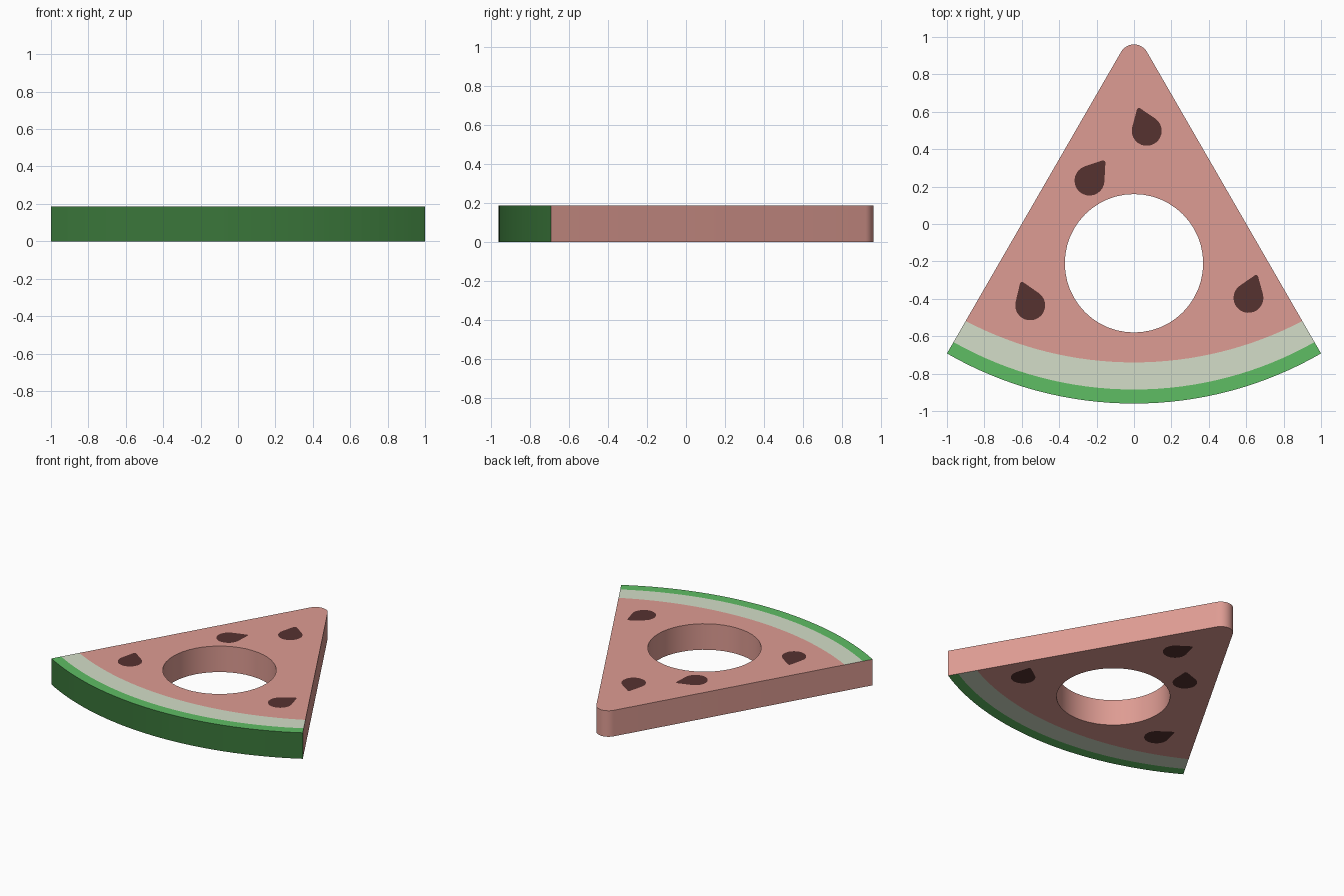
import bpy, bmesh, math
from mathutils import Vector
from mathutils.geometry import delaunay_2d_cdt

if "Cube" in bpy.data.objects:
    bpy.data.objects.remove(bpy.data.objects["Cube"])

THICK = 0.187
APEX = 1.04                       # wedge apex, 60 degrees wide
TIP_R = 0.08                      # rounding of the tip
HOLE, HOLE_R = Vector((0, -0.21)), 0.37


def srgb(r, g, b):
    def f(c):
        c /= 255
        return c / 12.92 if c <= 0.04045 else ((c + 0.055) / 1.055) ** 2.4
    return (f(r), f(g), f(b), 1)


FLESH, WHITE, GREEN, SKIN, SEED = range(5)
COLOURS = [("flesh_pink", (222, 156, 147)), ("rind_white", (212, 222, 200)),
           ("rind_green", (95, 190, 100)), ("skin_dark_green", (58, 118, 58)),
           ("seed_brown", (86, 50, 48))]


def circle_pts(c, r, a0, a1, n):
    return [Vector((c[0] + r * math.cos(a0 + (a1 - a0) * i / n),
                    c[1] + r * math.sin(a0 + (a1 - a0) * i / n))) for i in range(n + 1)]


def band_arc(t, low):
    """Arc between the wedge sides at distance t from the apex, lowest point at y = low."""
    xe, h = t / 2, APEX - t * math.cos(math.pi / 6) - low
    r = (xe * xe + h * h) / (2 * h)
    half = math.asin(xe / r)
    mid = -math.pi / 2
    return circle_pts((0, low + r), r, mid - half, mid + half, 32), Vector((0, low + r)), r


def teardrop(c, tip, r=0.08, q=0.012):
    """Seed outline: a circle joined by tangents to a small rounded tip."""
    d = Vector(tip) - Vector(c)
    ang, a = math.atan2(d.y, d.x), math.acos((r - q) / d.length)
    return (circle_pts(c, r, ang + a, ang + 2 * math.pi - a, 18)
            + circle_pts(tip, q, ang - a, ang + a, 4))


def inside(p, loop):
    return all((loop[i] - loop[i - 1]).cross(p - loop[i - 1]) > 0 for i in range(len(loop)))


# plan lines: outline, rind bands, hole and seeds
skin, _, _ = band_arc(2.0, APEX - 2.0)
green, green_c, green_r = band_arc(1.93, -0.885)
white, white_c, white_r = band_arc(1.80, -0.74)
tip = circle_pts((0, APEX - 2 * TIP_R), TIP_R, math.radians(30), math.radians(150), 14)
outline = skin + [green[-1], white[-1]] + tip + [white[0], green[0]]
hole = circle_pts(HOLE, HOLE_R, 0, 2 * math.pi, 48)[:-1]
seeds = [teardrop((0.068, 0.498), (0.027, 0.608)),
         teardrop((-0.238, 0.232), (-0.165, 0.328)),
         teardrop((-0.555, -0.435), (-0.598, -0.322)),
         teardrop((0.612, -0.395), (0.652, -0.285))]

pts, edges = [], []
for line, closed in [(outline, True), (green, False), (white, False), (hole, True)] \
        + [(s, True) for s in seeds]:
    k, n = len(pts), len(line)
    pts += line
    edges += [(k + i, k + (i + 1) % n) for i in range(n if closed else n - 1)]
verts, _, tris, *_ = delaunay_2d_cdt(pts, edges, [], 0, 1e-5)


def region(p):
    if any(inside(p, s) for s in seeds):
        return SEED
    if p.y < 0 and (p - green_c).length > green_r:
        return GREEN
    if p.y < 0 and (p - white_c).length > white_r:
        return WHITE
    return FLESH


# top and bottom faces, coloured by region
bm = bmesh.new()
top = [bm.verts.new((v.x, v.y, THICK)) for v in verts]
bot = [bm.verts.new((v.x, v.y, 0)) for v in verts]
top_faces = []
for t in tris:
    p = sum((verts[i] for i in t), Vector((0, 0))) / len(t)
    if (p - HOLE).length < HOLE_R:
        continue
    f = bm.faces.new([top[i] for i in t])
    g = bm.faces.new([bot[i] for i in reversed(t)])
    f.material_index = g.material_index = region(p)
    top_faces.append(f)

# side walls, dark skin on the outer curve
pair = dict(zip(top, bot))
rim = [(e, e.link_faces[0].material_index) for e in
       {e for f in top_faces for e in f.edges} if e.is_boundary]
for e, mat in rim:
    a, b = e.verts
    w = bm.faces.new((a, b, pair[b], pair[a]))
    mid = (a.co + b.co) / 2
    w.material_index = SKIN if math.hypot(mid.x, mid.y - APEX) > 1.995 else mat
bmesh.ops.recalc_face_normals(bm, faces=bm.faces[:])
bmesh.ops.delete(bm, geom=[v for v in bm.verts if not v.link_faces], context='VERTS')

mesh = bpy.data.meshes.new("watermelon_slice")
bm.to_mesh(mesh)
bm.free()
for name, rgb in COLOURS:
    m = bpy.data.materials.new(name)
    m.diffuse_color = srgb(*rgb)
    m.use_nodes = True
    m.node_tree.nodes["Principled BSDF"].inputs["Base Color"].default_value = m.diffuse_color
    mesh.materials.append(m)
obj = bpy.data.objects.new("watermelon_slice", mesh)
bpy.context.collection.objects.link(obj)
bpy.context.view_layer.objects.active = obj
obj.select_set(True)
bpy.ops.object.shade_smooth_by_angle(angle=math.radians(30))
